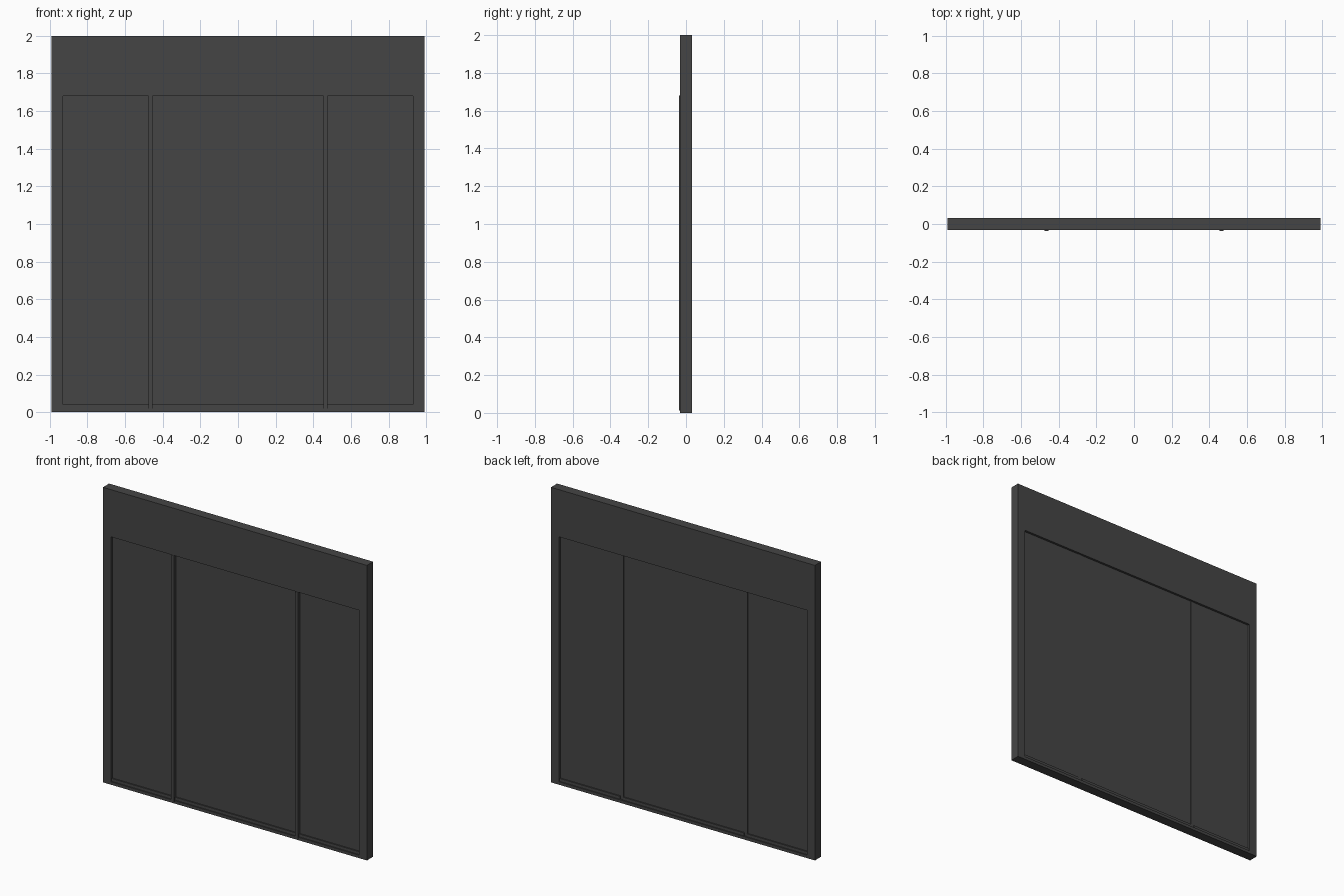
import bpy, bmesh

if "Cube" in bpy.data.objects:
    bpy.data.objects.remove(bpy.data.objects["Cube"])

grey = bpy.data.materials.new("dark grey")
grey.diffuse_color = (0.06, 0.06, 0.06, 1)
grey.use_nodes = True
grey.node_tree.nodes["Principled BSDF"].inputs["Base Color"].default_value = grey.diffuse_color

def box(name, x0, x1, y0, y1, z0, z1):
    bm = bmesh.new()
    bmesh.ops.create_cube(bm, size=1)
    for v in bm.verts:
        v.co.x = x1 if v.co.x > 0 else x0
        v.co.y = y1 if v.co.y > 0 else y0
        v.co.z = z1 if v.co.z > 0 else z0
    me = bpy.data.meshes.new(name)
    bm.to_mesh(me)
    bm.free()
    me.materials.append(grey)
    ob = bpy.data.objects.new(name, me)
    bpy.context.collection.objects.link(ob)
    return ob

W, IN, D = 0.99, 0.93, 0.033   # half width, inner half width, half depth
HEAD = 1.68

# Outer frame: header, jambs, sill
box("header", -W, W, -D, D, HEAD, 2.0)
box("jamb_left", -W, -IN, -D, D, 0, HEAD)
box("jamb_right", IN, W, -D, D, 0, HEAD)
box("sill", -IN, IN, -D, D, 0, 0.02)

# Recessed panels, each with a low bottom rail
for name, x0, x1 in (("left", -IN, -0.476), ("centre", -0.454, 0.454), ("right", 0.476, IN)):
    box("panel_" + name, x0, x1, -0.018, 0.018, 0.02, HEAD)
    box("bottom_rail_" + name, x0, x1, -0.026, 0.026, 0.02, 0.04)

# Mullions, slightly proud of the front
for name, s in (("left", -1), ("right", 1)):
    c = s * 0.465
    box("mullion_" + name, c - 0.011, c + 0.011, -0.036, 0.021, 0.012, HEAD)
